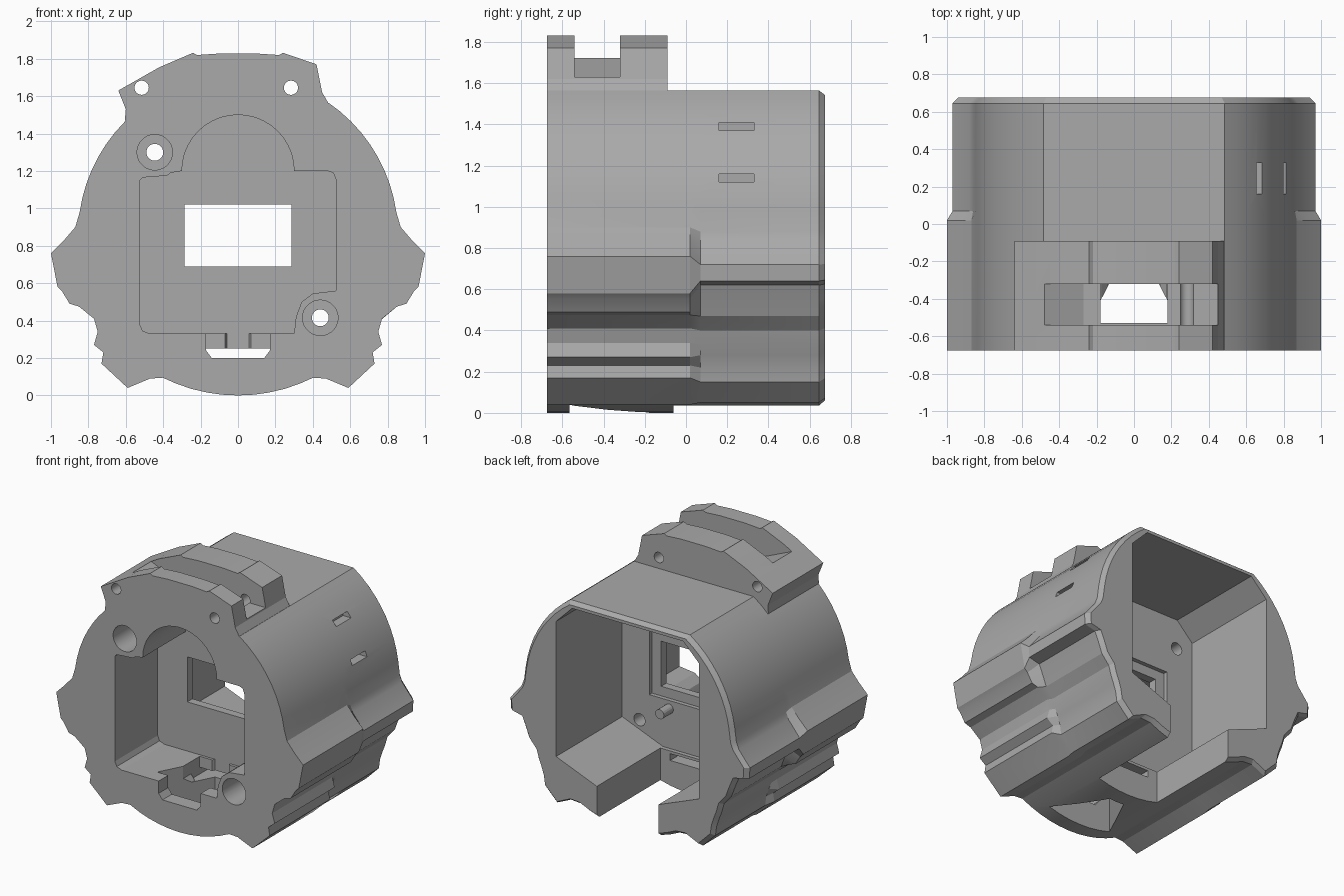
import bpy, bmesh, math

if "Cube" in bpy.data.objects:
    bpy.data.objects.remove(bpy.data.objects["Cube"])

grey = bpy.data.materials.new("plain_grey")
grey.use_nodes = True
COLOUR = (0.4, 0.4, 0.4, 1)
grey.diffuse_color = COLOUR
grey.node_tree.nodes["Principled BSDF"].inputs["Base Color"].default_value = COLOUR


def arc(cx, cz, r, a0, a1, n):
    steps = [math.radians(a0 + (a1 - a0) * i / n) for i in range(n + 1)]
    return [(cx + r * math.cos(a), cz + r * math.sin(a)) for a in steps]


def loft(name, sections):
    """Skin matching (x, z) outlines placed at successive y positions."""
    bm = bmesh.new()
    rings = [[bm.verts.new((x, y, z)) for x, z in pts] for y, pts in sections]
    n = len(rings[0])
    for a, b in zip(rings, rings[1:]):
        for i in range(n):
            j = (i + 1) % n
            bm.faces.new((a[i], a[j], b[j], b[i]))
    bm.faces.new(rings[0])
    bm.faces.new(rings[-1])
    bmesh.ops.recalc_face_normals(bm, faces=bm.faces)
    mesh = bpy.data.meshes.new(name)
    bm.to_mesh(mesh)
    bm.free()
    mesh.materials.append(grey)
    obj = bpy.data.objects.new(name, mesh)
    bpy.context.collection.objects.link(obj)
    return obj


def prism(name, pts, y0, y1):
    return loft(name, [(y0, pts), (y1, pts)])


def box(name, x0, x1, y0, y1, z0, z1):
    return prism(name, [(x0, z0), (x1, z0), (x1, z1), (x0, z1)], y0, y1)


def rod(name, x, z, r, y0, y1, n=28):
    return prism(name, arc(x, z, r, 0, 360, n)[:-1], y0, y1)


def combine(target, tool, operation):
    mod = target.modifiers.new(tool.name, "BOOLEAN")
    mod.operation, mod.solver, mod.object = operation, "EXACT", tool
    bpy.context.view_layer.objects.active = target
    bpy.ops.object.modifier_apply(modifier=mod.name)
    bpy.data.objects.remove(tool)


def mirrored(half):
    return half + [(-x, z) for x, z in reversed(half) if abs(x) > 1e-4]


# Main shell: round flanks, flat top, ribbed lower sides
flank = arc(0, 0.86, 0.855, 55.5, 8, 9)
belly = arc(0, 0.9, 0.9, -63.5, -90, 5)
front_ribs = [(.87, .9), (.93, .83), (1, .76), (.965, .58), (.94, .555), (.9, .49),
              (.85, .475), (.77, .41), (.75, .34), (.77, .27), (.72, .23), (.73, .17),
              (.59, .04), (.47, .09)]
rear_ribs = [(.86, .88), (.88, .83), (.97, .72), (.965, .64), (.88, .62), (.85, .55),
             (.82, .47), (.76, .4), (.74, .33), (.72, .28), (.7, .22), (.69, .15),
             (.59, .05), (.48, .1)]
front = mirrored(flank + front_ribs + belly)
rear = mirrored(flank + rear_ribs + belly)
rim = [(x * .97, .8 + (z - .8) * .97) for x, z in rear]
shell = loft("shell", [(-.675, front), (.02, front), (.07, rear), (.645, rear), (.675, rim)])

# Raised top block with a cross notch
lug = [(.47, 1.4), (.485, 1.56), (.45, 1.62), (.42, 1.77), (.24, 1.832), (.22, 1.82),
       (.1, 1.828), (-.1, 1.828), (-.22, 1.82), (-.24, 1.832), (-.42, 1.755), (-.64, 1.63),
       (-.6, 1.53), (-.605, 1.47), (-.5, 1.4)]
combine(shell, prism("top_block", lug, -.675, -.09), "UNION")
notch = [(-.5, 2), (-.5, 1.73), (-.27, 1.63), (.6, 1.63), (.6, 2)]

# Front pocket with domed top, and rear chamber behind the dividing wall
pocket = arc(0, 1.2, .3, 0, 180, 20) + [
    (-.36, 1.19), (-.38, 1.175), (-.51, 1.165), (-.525, 1.15), (-.525, .38), (-.51, .345),
    (-.47, .33), (.3, .33), (.31, .42), (.34, .5), (.4, .545), (.525, .56), (.525, 1.15),
    (.51, 1.19), (.48, 1.2)]
chamber = mirrored([(.45, 1.52), (.58, 1.39), (.58, .4), (.25, .27)])
slot = [(-.17, .4), (-.17, .24), (-.14, .2), (.14, .2), (.17, .24), (.17, .4)]

cutters = [
    prism("notch", notch, -.54, -.32),
    prism("pocket", pocket, -.8, -.18),
    prism("chamber", chamber, -.09, .8),
    prism("cable_slot", slot, -.8, -.2),
    box("wall_slot", -.17, .17, -.3, 0, .2, .25),
    box("window", -.285, .285, -.3, .1, .69, 1.02),
    box("window_recess", -.36, .36, -.12, .1, .62, 1.09),
    box("floor_gap", -.25, .25, -.06, .8, -.1, .4),
    box("top_opening", -.18, .18, -.53, -.32, 1.4, 1.7),
    box("upper_side_slot", .62, .9, .16, .33, 1.37, 1.41),
    box("lower_side_slot", .73, .95, .16, .33, 1.12, 1.16),
]

# Tapered opening through the belly
wide = [(-.26, -.1), (.26, -.1), (.26, .4), (-.26, .4)]
narrow = [(x * .23, z) for x, z in wide]
cutters.append(loft("belly_opening", [(-.565, wide), (-.18, narrow)]))

# Screw holes with counterbores, and small holes in the top block
for x, z in ((-.445, 1.3), (.44, .415)):
    cutters.append(rod("counterbore", x, z, .095, -.8, -.25))
    cutters.append(rod("screw_hole", x, z, .045, -.3, .1))
for x in (-.515, .283):
    cutters.append(rod("block_hole", x, 1.645, .038, -.8, .1))
for cutter in cutters:
    combine(shell, cutter, "DIFFERENCE")

# Locating pin on the dividing wall
pin = rod("locating_pin", .2, .56, .035, -.1, .02, 16)

for obj in (shell, pin):
    bpy.ops.object.select_all(action="DESELECT")
    obj.select_set(True)
    bpy.context.view_layer.objects.active = obj
    bpy.ops.object.shade_smooth_by_angle(angle=math.radians(18))
